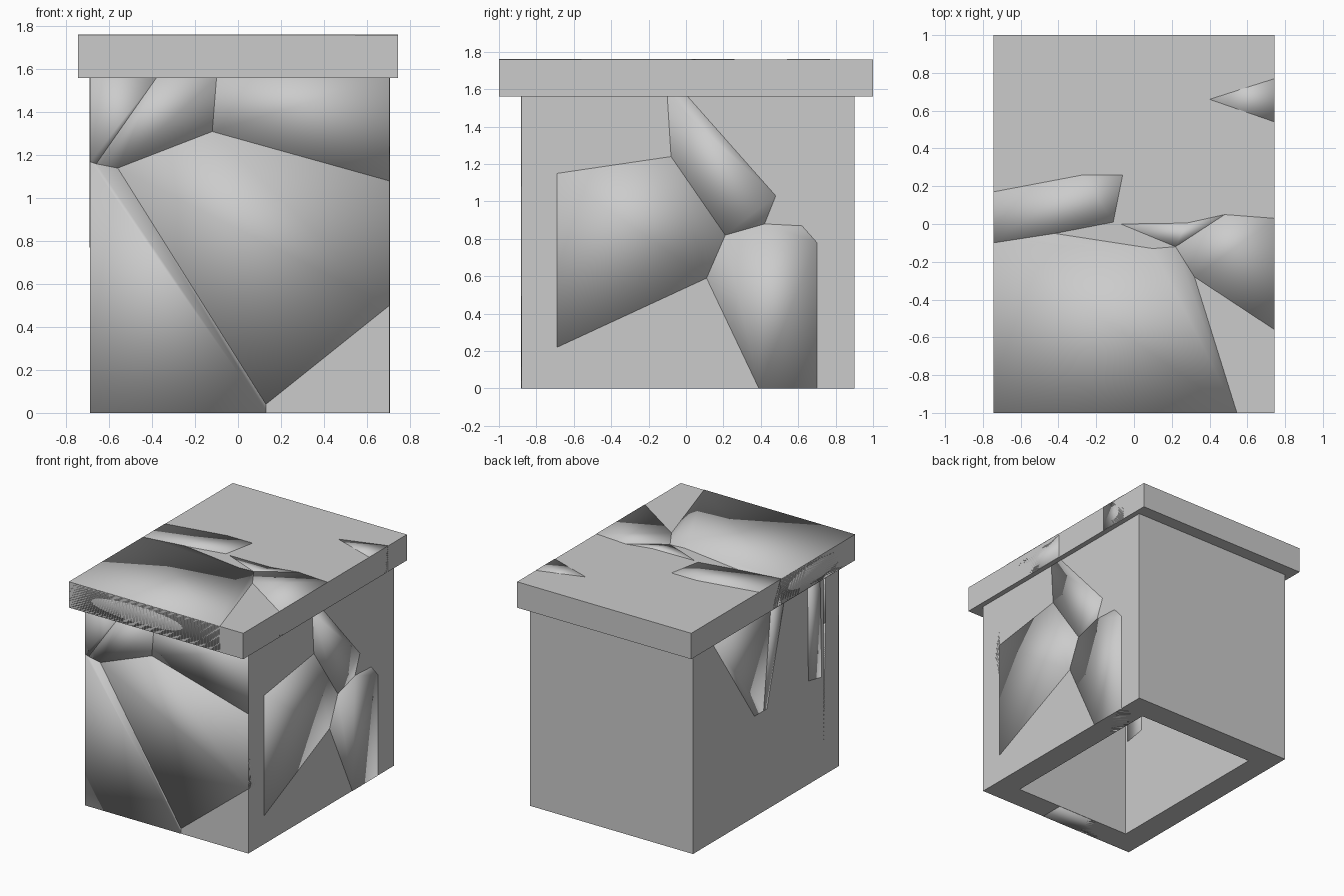
import bpy, bmesh
from mathutils import Vector

if "Cube" in bpy.data.objects:
    bpy.data.objects.remove(bpy.data.objects["Cube"])

X0, X1, Y0, Y1 = -0.69, 0.705, -0.88, 0.90   # body footprint
T, H, TOP = 0.19, 1.56, 1.76                 # wall thickness, wall height, lid top
EPS = 0.002                                  # shards sit a hair proud of the walls


def finish(name, bm, smooth=False):
    bmesh.ops.recalc_face_normals(bm, faces=bm.faces)
    for f in bm.faces:
        f.smooth = smooth
    mesh = bpy.data.meshes.new(name)
    bm.to_mesh(mesh)
    bm.free()
    obj = bpy.data.objects.new(name, mesh)
    bpy.context.collection.objects.link(obj)
    return obj


def box(name, lo, hi):
    bm = bmesh.new()
    bmesh.ops.create_cube(bm, size=1)
    lo, hi = Vector(lo), Vector(hi)
    for v in bm.verts:
        v.co = (lo + hi) / 2 + v.co * (hi - lo)
    return finish(name, bm)


def shards(name, outlines, axis, a, b):
    """Broken pieces: outlines in the wall plane, pushed through from a to b on axis."""
    for i, outline in enumerate(outlines):
        bm = bmesh.new()

        def place(p, depth):
            co = list(p)
            co.insert(axis, depth)
            return bm.verts.new(co)

        near = [place(p, a) for p in outline]
        far = [place(p, b) for p in outline]
        bm.faces.new(near)
        bm.faces.new(far[::-1])
        n = len(outline)
        for k in range(n):
            j = (k + 1) % n
            bm.faces.new((near[j], near[k], far[k], far[j]))
        finish(f"{name}_{i + 1}", bm, smooth=True)


# Intact hollow crate, open at the bottom
box("front_wall", (X0, Y0, 0), (X1, Y0 + T, H))
box("back_wall", (X0, Y1 - T, 0), (X1, Y1, H))
box("left_wall", (X0, Y0 + T, 0), (X0 + T, Y1 - T, H))
box("right_wall", (X1 - T, Y0 + T, 0), (X1, Y1 - T, H))
box("lid", (-0.745, -1, H), (0.745, 1, TOP))

# Front wall shards (x, z)
shards("front_shard", [
    [(X0, 0), (.13, 0), (.13, .04), (-.56, 1.14), (-.66, 1.16), (X0, 1.17)],
    [(.13, .04), (X1, .5), (X1, 1.08), (-.12, 1.31), (-.56, 1.14)],
    [(-.12, 1.31), (X1, 1.08), (X1, H), (-.10, H)],
    [(-.66, 1.16), (-.56, 1.14), (-.12, 1.31), (-.10, H), (-.38, H)],
    [(X0, 1.17), (-.66, 1.16), (-.38, H), (X0, H)],
], 1, Y0 - EPS, Y0 + T - EPS)

# Right wall shards (y, z)
shards("right_shard", [
    [(-.69, .22), (.11, .59), (.21, .82), (-.08, 1.24), (-.69, 1.15)],
    [(-.08, 1.24), (.21, .82), (.42, .88), (.48, 1.03), (.01, H), (-.10, H)],
    [(.11, .59), (.39, 0), (.70, 0), (.70, .78), (.62, .87), (.42, .88), (.21, .82)],
], 0, X1 + EPS, X1 - T + EPS)

# Left wall shards (y, z)
shards("left_shard", [
    [(.68, H), (.15, .78), (.04, .78), (-.05, H)],
    [(.04, .78), (0, .78), (-.22, H), (-.05, H)],
    [(-.50, H), (-.51, .80), (-.67, .77), (-.65, H)],
], 0, X0 - EPS, X0 + T + EPS)

# Lid shards (x, y)
shards("lid_shard", [
    [(-.745, .17), (-.27, .26), (-.06, .26), (-.11, .01), (-.42, -.05), (-.745, -.10)],
    [(-.745, -1), (.545, -1), (.32, -.28), (.22, -.12), (.10, -.13), (-.42, -.05), (-.745, -.10)],
    [(-.07, 0), (.22, -.12), (.48, .05), (.28, .005)],
    [(.22, -.12), (.32, -.28), (.745, -.56), (.745, .03), (.48, .05)],
    [(.40, .66), (.745, .54), (.745, .77)],
], 2, TOP + EPS, H + EPS)
